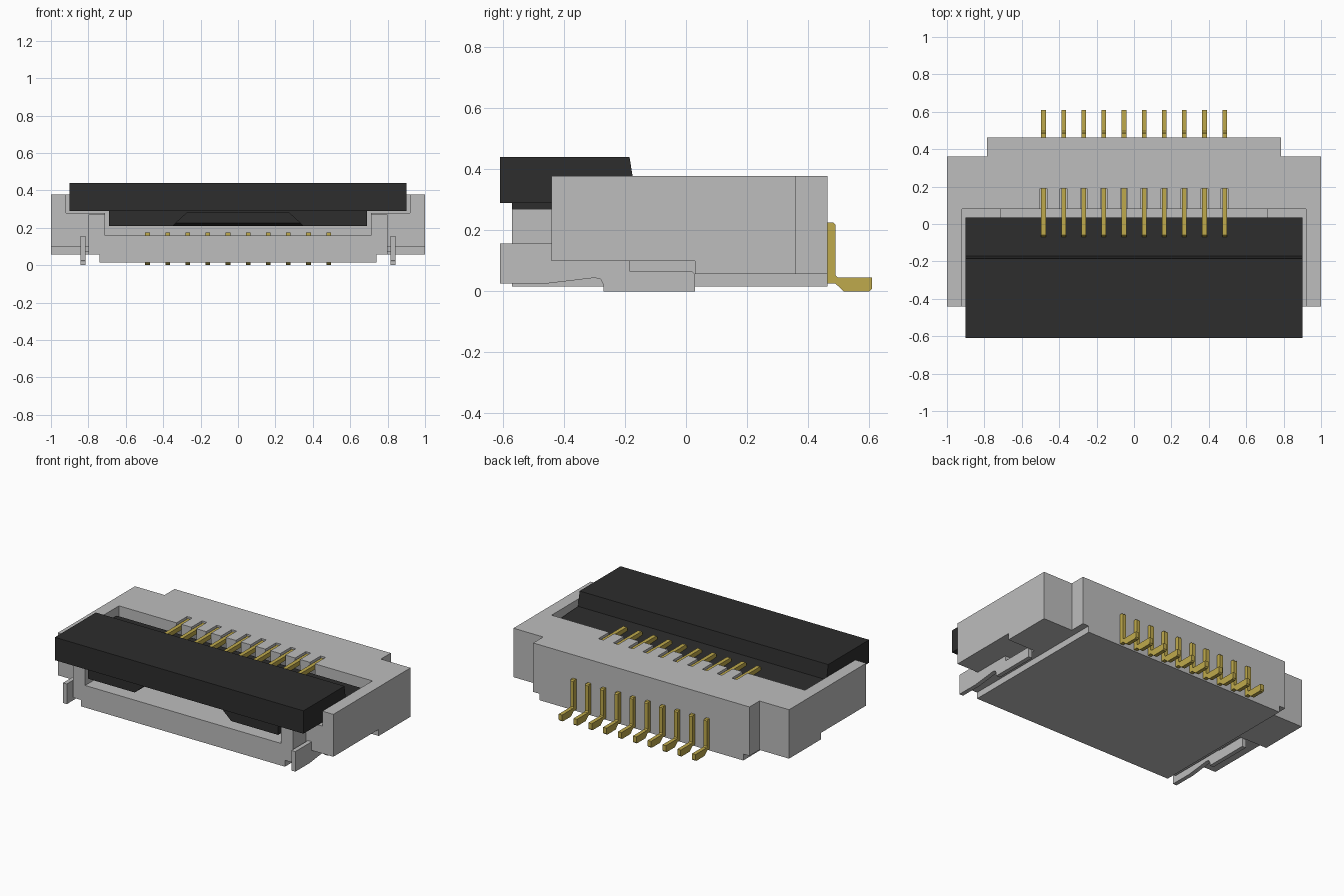
import bpy, bmesh
from mathutils import Vector

cube = bpy.data.objects.get("Cube")
if cube:
    bpy.data.objects.remove(cube, do_unlink=True)


def material(name, rgb):
    m = bpy.data.materials.new(name)
    m.use_nodes = True
    m.diffuse_color = (*rgb, 1)
    bsdf = next(n for n in m.node_tree.nodes if n.type == 'BSDF_PRINCIPLED')
    bsdf.inputs["Base Color"].default_value = (*rgb, 1)
    return m


GREY = material("light grey plastic", (0.51, 0.51, 0.51))
BLACK = material("black plastic", (0.026, 0.026, 0.026))
GOLD = material("gold metal", (0.52, 0.40, 0.072))


def prism(name, pts, lo, hi, axis, mat):
    """Extrude a 2D outline along an axis from lo to hi."""
    place = {'x': lambda a, b, c: (c, a, b),
             'y': lambda a, b, c: (a, c, b),
             'z': lambda a, b, c: (a, b, c)}[axis]
    bm = bmesh.new()
    face = bm.faces.new([bm.verts.new(place(a, b, lo)) for a, b in pts])
    ext = bmesh.ops.extrude_face_region(bm, geom=[face])
    shift = Vector(place(0, 0, hi - lo))
    for g in ext["geom"]:
        if isinstance(g, bmesh.types.BMVert):
            g.co += shift
    bmesh.ops.recalc_face_normals(bm, faces=bm.faces)
    mesh = bpy.data.meshes.new(name)
    bm.to_mesh(mesh)
    bm.free()
    mesh.materials.append(mat)
    ob = bpy.data.objects.new(name, mesh)
    bpy.context.scene.collection.objects.link(ob)
    return ob


def box(name, x, y, z, mat=GREY):
    pts = [(x[0], y[0]), (x[1], y[0]), (x[1], y[1]), (x[0], y[1])]
    return prism(name, pts, z[0], z[1], 'z', mat)


def combine(ob, tool, operation):
    """Apply a boolean and discard the tool object."""
    mod = ob.modifiers.new("bool", 'BOOLEAN')
    mod.object, mod.operation, mod.solver = tool, operation, 'EXACT'
    bpy.context.view_layer.update()
    deps = bpy.context.evaluated_depsgraph_get()
    mesh = bpy.data.meshes.new_from_object(ob.evaluated_get(deps))
    ob.modifiers.clear()
    ob.data = mesh
    bpy.data.objects.remove(tool, do_unlink=True)


def mirrored(pts):
    """Complete a right-half outline with its left half."""
    return pts + [(-a, b) for a, b in reversed(pts)]


pin_x = [-0.484 + i * 0.1076 for i in range(10)]

# Housing: stepped plan, front lip and base slab
plan = mirrored([(0.80, -0.57), (0.80, -0.44), (1.0, -0.44), (1.0, 0.36),
                 (0.785, 0.36), (0.785, 0.463)])
housing = prism("housing", plan, 0.057, 0.378, 'z', GREY)
combine(housing, box("base", (-0.74, 0.74), (-0.57, 0.463), (0.015, 0.12)), 'UNION')

# Openings: upper pocket, cable slot, post tops and wing undercuts
combine(housing, box("cut", (-0.92, 0.92), (-0.7, 0.08), (0.28, 0.6)), 'DIFFERENCE')
combine(housing, box("cut", (-0.71, 0.71), (-0.7, 0.08), (0.16, 0.6)), 'DIFFERENCE')
combine(housing, box("cut", (-0.9, 0.9), (-0.7, -0.44), (0.27, 0.6)), 'DIFFERENCE')
for s in (-1, 1):
    xs = sorted((s * 0.80, s * 1.1))
    combine(housing, box("cut", xs, (-0.7, 0.03), (0.0, 0.10)), 'DIFFERENCE')
for x in pin_x:
    combine(housing, box("cut", (x - 0.018, x + 0.018), (0.05, 0.19), (0.22, 0.6)),
            'DIFFERENCE')

# Hinged latch: wide lid with a lower rear ledge
lid = [(-0.61, 0.29), (-0.61, 0.44), (-0.185, 0.44), (-0.17, 0.345),
       (0.035, 0.335), (0.035, 0.29)]
prism("latch_lid", lid, -0.902, 0.902, 'x', BLACK)

# Latch tongue with a central tapered notch at the front
front = mirrored([(0.27, 0.283), (0.35, 0.21), (0.69, 0.21), (0.69, 0.30),
                  (0.0, 0.30)][:4][::-1])
prism("latch_tongue_front", front, -0.57, -0.30, 'y', BLACK)
back = [(-0.30, 0.30), (-0.30, 0.225), (-0.27, 0.21), (0.0, 0.21), (0.03, 0.24),
        (0.03, 0.30)]
prism("latch_tongue_back", back, -0.69, 0.69, 'x', BLACK)

# Solder clips on both sides
clip = [(-0.61, 0.025), (-0.46, 0.025), (-0.30, 0.044), (-0.28, 0.04),
        (-0.27, 0.02), (-0.27, 0.0), (0.03, 0.0), (0.03, 0.10), (-0.185, 0.101),
        (-0.44, 0.101), (-0.44, 0.157), (-0.61, 0.157)]
clip[7:9] = [(0.03, 0.055), (0.02, 0.066), (-0.185, 0.066), (-0.185, 0.101)]
for side, s in (("left", 1), ("right", -1)):
    lo, hi = sorted((s * 0.815, s * 0.843))
    prism(side + "_solder_clip", clip, lo, hi, 'x', GREY)
    # hidden web that carries the clip under the wing
    box(side + "_clip_web", sorted((s * 0.79, s * 0.82)), (-0.40, -0.19), (0.07, 0.101))

# Contacts: rear solder tail, upper spring arm and lower arm
tail = [(0.44, 0.025), (0.49, 0.025), (0.517, 0.0), (0.602, 0.0), (0.61, 0.008),
        (0.61, 0.045), (0.497, 0.045), (0.49, 0.052), (0.49, 0.218),
        (0.483, 0.225), (0.44, 0.225)]
arm = [(-0.07, 0.31), (-0.05, 0.31), (-0.03, 0.337), (0.15, 0.337), (0.15, 0.21),
       (0.19, 0.21), (0.19, 0.366), (-0.06, 0.366), (-0.07, 0.355)]
lower = [(-0.35, 0.158), (0.09, 0.158), (0.09, 0.174), (-0.35, 0.174)]
for i, x in enumerate(pin_x, 1):
    for name, pts in (("solder_tail", tail), ("spring_arm", arm), ("lower_arm", lower)):
        prism(f"contact_{name}_{i}", pts, x - 0.0125, x + 0.0125, 'x', GOLD)
